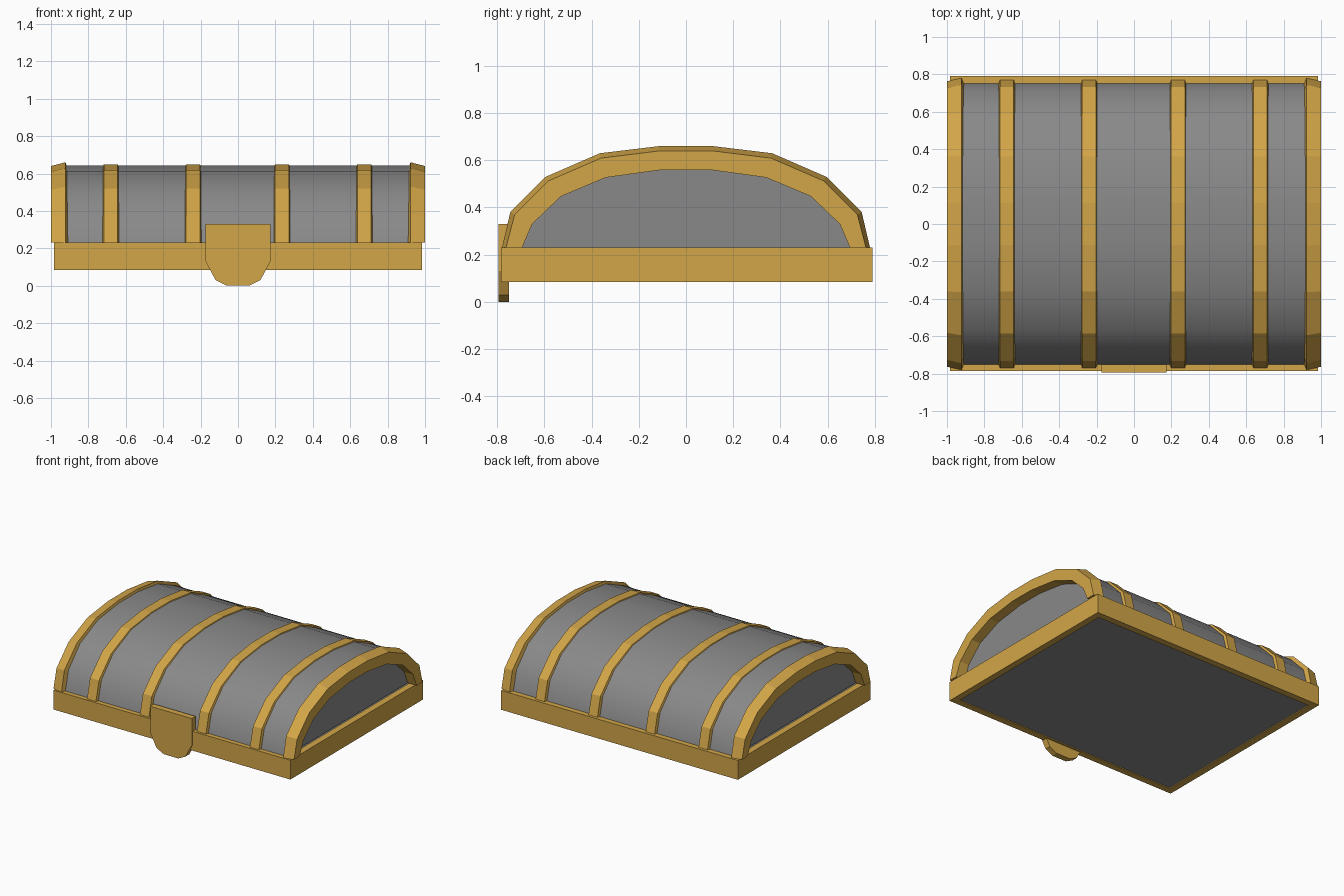
import bpy, bmesh

if "Cube" in bpy.data.objects:
    bpy.data.objects.remove(bpy.data.objects["Cube"])


def material(name, rgb):
    m = bpy.data.materials.new(name)
    m.diffuse_color = (*rgb, 1)
    m.use_nodes = True
    m.node_tree.nodes["Principled BSDF"].inputs["Base Color"].default_value = m.diffuse_color
    return m


GOLD = material("gold", (0.65, 0.38, 0.065))
GREY = material("grey", (0.25, 0.25, 0.25))

# Half arch outlines (y, z), from the foot to the crown
OUTER = [(0.78, 0.23), (0.745, 0.38), (0.595, 0.53), (0.365, 0.63), (0.115, 0.66)]
INNER = [(0.695, 0.23), (0.652, 0.33), (0.53, 0.447), (0.34, 0.527), (0.1, 0.56)]


def arch(ty, tz):
    """Full arch between the outer (0) and inner (1) outlines."""
    half = [(a[0] + (b[0] - a[0]) * ty, a[1] + (b[1] - a[1]) * tz)
            for a, b in zip(OUTER, INNER)]
    return half + [(-y, z) for y, z in reversed(half)]


def finish(name, bm, mat):
    bmesh.ops.recalc_face_normals(bm, faces=bm.faces)
    me = bpy.data.meshes.new(name)
    bm.to_mesh(me)
    bm.free()
    me.materials.append(mat)
    ob = bpy.data.objects.new(name, me)
    bpy.context.collection.objects.link(ob)
    return ob


def prism(name, outline, to3d, lo, hi, mat):
    bm = bmesh.new()
    rings = [[bm.verts.new(to3d(a, b, d)) for a, b in outline] for d in (lo, hi)]
    n = len(outline)
    for r in rings:
        bm.faces.new(r)
    for i in range(n):
        j = (i + 1) % n
        bm.faces.new((rings[0][i], rings[0][j], rings[1][j], rings[1][i]))
    return finish(name, bm, mat)


def arch_sweep(name, section, mat):
    """Sweep a closed section of (x, ty, tz) along the arch."""
    bm = bmesh.new()
    rails = [[bm.verts.new((x, y, z)) for y, z in arch(ty, tz)] for x, ty, tz in section]
    n = len(rails)
    for k in range(n):
        a, b = rails[k], rails[(k + 1) % n]
        for i in range(len(a) - 1):
            bm.faces.new((a[i], a[i + 1], b[i + 1], b[i]))
    for e in (0, -1):
        bm.faces.new([r[e] for r in rails])
    return finish(name, bm, mat)


def box(name, x0, x1, y0, y1, z0, z1, mat):
    return prism(name, [(x0, y0), (x1, y0), (x1, y1), (x0, y1)],
                 lambda a, b, d: (a, b, d), z0, z1, mat)


# Curved lid body with smooth top and flat ends
lid = prism("lid_barrel", arch(0.35, 0.17), lambda y, z, x: (x, y, z), -0.925, 0.925, GREY)
for p in lid.data.polygons:
    p.use_smooth = len(p.vertices) == 4 and p.normal.z > -0.5
lid.data.set_sharp_from_angle(angle=0.9)

# Inner base panel filling the rim
box("base_panel", -0.94, 0.94, -0.74, 0.74, 0.092, 0.224, GREY)

# Rim frame boards
for s, side in ((-1, "left"), (1, "right")):
    x0, x1 = sorted((s * 0.935, s * 0.985))
    box("rim_" + side, x0, x1, -0.785, 0.79, 0.085, 0.23, GOLD)
box("rim_front", -0.935, 0.935, -0.785, -0.737, 0.085, 0.23, GOLD)
box("rim_back", -0.935, 0.935, 0.74, 0.79, 0.085, 0.23, GOLD)

# Heavy end arches
for s, side in ((-1, "left"), (1, "right")):
    section = [(0.91, 0.35, 0.35), (0.922, 0.0, 0.0), (1.0, 0.2, 0.2),
               (1.0, 1.0, 1.0), (0.91, 1.0, 1.0)]
    arch_sweep("end_arch_" + side, [(s * x, a, b) for x, a, b in section], GOLD)

# Four thin straps
for i, c in enumerate((-0.68, -0.24, 0.235, 0.675)):
    arch_sweep(f"strap_{i + 1}", [(c - 0.045, 0.4, 0.25), (c - 0.037, 0.13, 0.115),
                                  (c + 0.037, 0.13, 0.115), (c + 0.045, 0.4, 0.25)], GOLD)

# Lock plate on the front
half = [(0.06, 0.0), (0.12, 0.03), (0.173, 0.13), (0.173, 0.33)]
prism("lock_plate", half + [(-x, z) for x, z in reversed(half)],
      lambda x, z, y: (x, y, z), -0.795, -0.75, GOLD)
